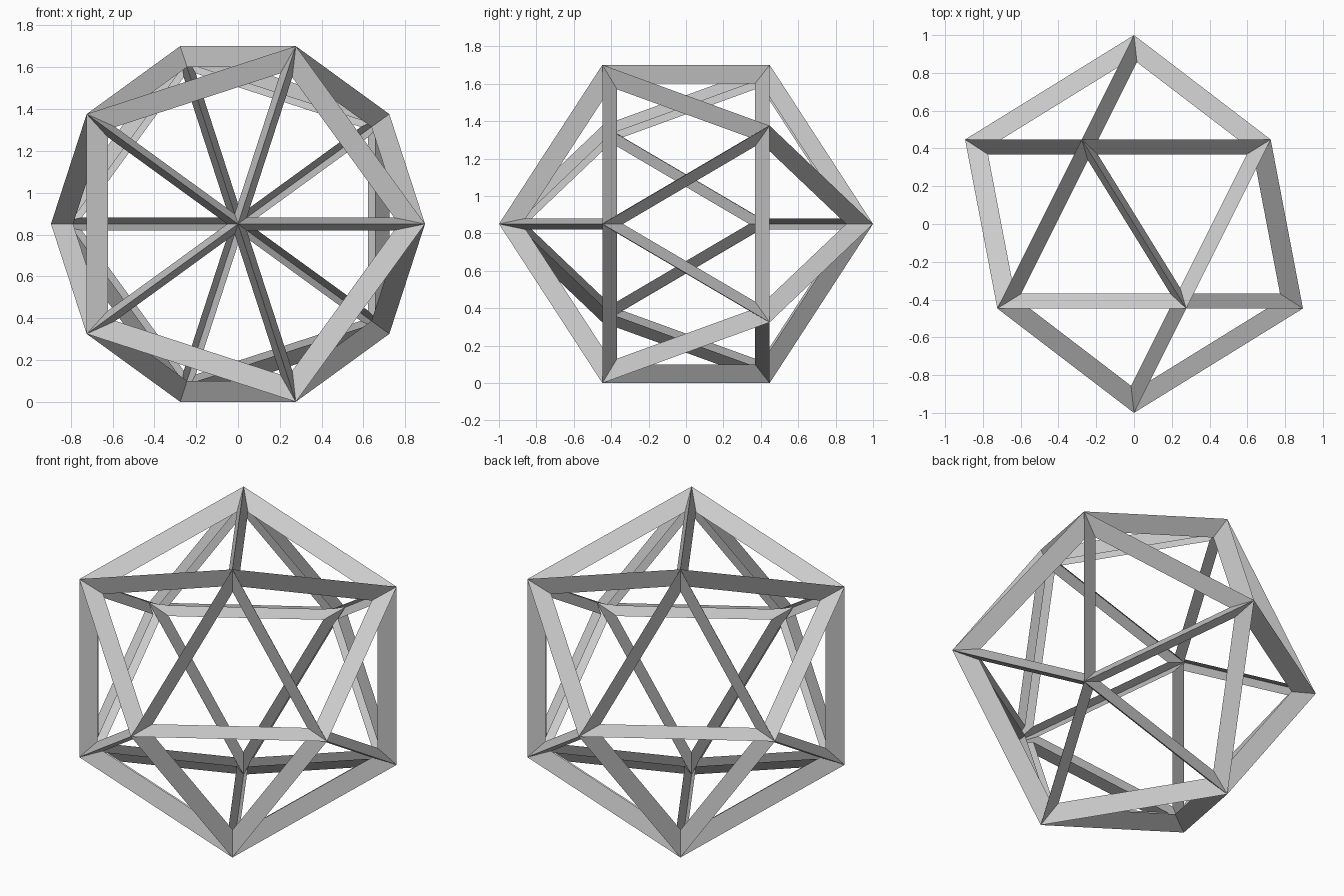
import bpy, bmesh
from math import sin, cos, pi, sqrt

if "Cube" in bpy.data.objects:
    bpy.data.objects.remove(bpy.data.objects["Cube"])

RING_Y = 1 / sqrt(5)      # offset of the two five-point rings along y
RING_R = 2 / sqrt(5)      # radius of those rings
MID_Z = RING_R * sin(2 * pi / 5)

bm = bmesh.new()

# Icosahedron corners: a pole and a ring at the front, the same inverted at the back
for s in (1, -1):
    bm.verts.new((0, -s, MID_Z))
    for i in range(5):
        a = i * 2 * pi / 5
        bm.verts.new((s * RING_R * cos(a), -s * RING_Y, MID_Z + s * RING_R * sin(a)))
bmesh.ops.convex_hull(bm, input=bm.verts[:])
bmesh.ops.recalc_face_normals(bm, faces=bm.faces[:])

# Sink each triangle inwards and open it, leaving V-section struts on the edges
panels = bm.faces[:]
bmesh.ops.inset_individual(bm, faces=panels, thickness=0.064, depth=-0.083,
                           use_even_offset=True)
bmesh.ops.delete(bm, geom=panels, context='FACES')

mesh = bpy.data.meshes.new("icosahedron_frame")
bm.to_mesh(mesh)
bm.free()
frame = bpy.data.objects.new("icosahedron_frame", mesh)
bpy.context.collection.objects.link(frame)
